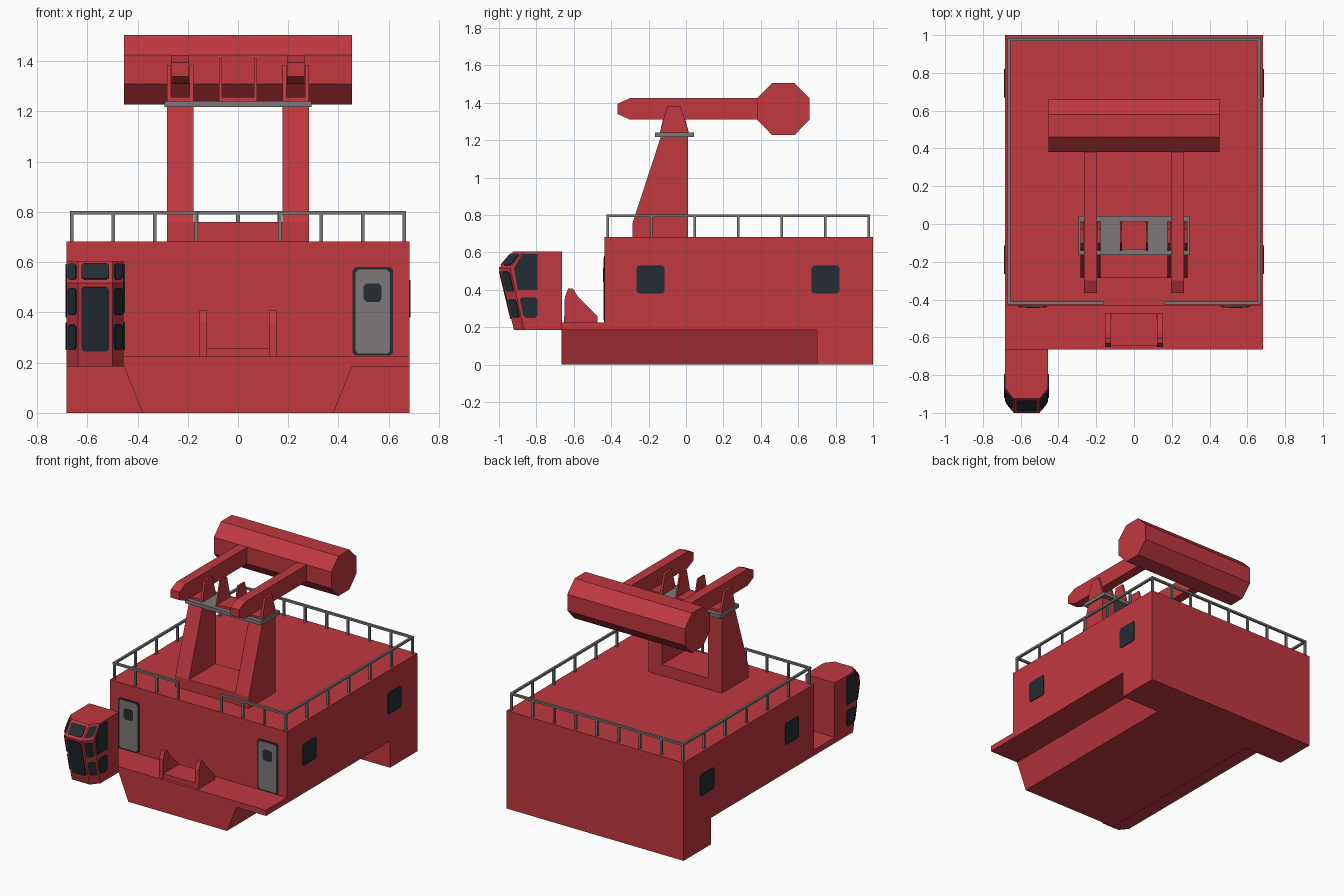
import bpy, bmesh
from mathutils import Vector

if "Cube" in bpy.data.objects:
    bpy.data.objects.remove(bpy.data.objects["Cube"])


def material(name, col):
    m = bpy.data.materials.new(name)
    m.diffuse_color = (*col, 1)
    m.use_nodes = True
    m.node_tree.nodes["Principled BSDF"].inputs["Base Color"].default_value = m.diffuse_color
    return m


RED = material("red paint", (0.53, 0.04, 0.05))
GREY = material("grey metal", (0.2, 0.19, 0.185))
DARK = material("dark glass", (0.017, 0.026, 0.034))


def finish(name, bm, mat):
    bmesh.ops.recalc_face_normals(bm, faces=bm.faces)
    me = bpy.data.meshes.new(name)
    bm.to_mesh(me)
    bm.free()
    me.materials.append(mat)
    ob = bpy.data.objects.new(name, me)
    bpy.context.collection.objects.link(ob)
    return ob


def loft(name, loops, mat):
    """Closed solid through loops with equal point counts."""
    bm = bmesh.new()
    rows = [[bm.verts.new(p) for p in lp] for lp in loops]
    n = len(rows[0])
    bm.faces.new(rows[0])
    bm.faces.new(rows[-1])
    for a, b in zip(rows, rows[1:]):
        for i in range(n):
            j = (i + 1) % n
            bm.faces.new((a[i], a[j], b[j], b[i]))
    return finish(name, bm, mat)


def side_prism(name, yz, x0, x1, mat=RED):
    return loft(name, [[(x, y, z) for y, z in yz] for x in (x0, x1)], mat)


def box(name, x0, x1, y0, y1, z0, z1, mat=RED):
    return side_prism(name, [(y0, z0), (y1, z0), (y1, z1), (y0, z1)], x0, x1, mat)


def plate(name, quad, out, mat=DARK, cut=0.012, t=0.005):
    """Thin plate with clipped corners lying on a quad, facing 'out'."""
    q = [Vector(p) for p in quad]
    n = (q[1] - q[0]).cross(q[3] - q[0]).normalized()
    if n.dot(Vector(out)) < 0:
        n = -n
    pts = []
    for i in range(4):
        for other in (q[i - 1], q[(i + 1) % 4]):
            pts.append(q[i] + (other - q[i]).normalized() * cut)
    return loft(name, [[p - n * 0.001 for p in pts], [p + n * t for p in pts]], mat)


# Hull: deck house, front platform and rear block in one side profile
side_prism("deck_house", [(-.665, .185), (-.665, .225), (-.435, .225), (-.435, .683),
                          (1, .683), (1, 0), (.70, 0), (.70, .185)], -.682, .682)
keel = [(-.38, 0), (.38, 0), (.455, .186), (-.455, .186)]
loft("keel", [[(x, y, z) for x, z in keel] for y in (-.665, .701)], RED)

# House windows and doors
for s, side in ((-1, "left"), (1, "right")):
    x = s * .682
    for y, pos in ((-.265, "front"), (.67, "rear")):
        plate(f"{side}_{pos}_window", [(x, y, .38), (x, y + .15, .38),
              (x, y + .15, .53), (x, y, .53)], (s, 0, 0))
    for part, a, b, z0, z1, mat, t in (("frame", .455, .618, .228, .58, DARK, .003),
                                       ("panel", .467, .606, .236, .57, GREY, .006),
                                       ("window", .50, .572, .442, .516, DARK, .009)):
        plate(f"{side}_door_{part}", [(s * a, -.435, z0), (s * b, -.435, z0),
              (s * b, -.435, z1), (s * a, -.435, z1)], (0, -1, 0), mat, t=t)

# Control cab: hexagonal plan at three heights (side corner y, nose y)
CX, W, N = -.5685, .1135, .068
levels = [(.185, -.865, -.92), (.517, -.94, -1.0), (.605, -.87, -.925)]


def ring(z, ys, yn):
    return [Vector((CX + a, y, z)) for a, y in ((-W, -.664), (-W, ys), (-N, yn),
                                                (N, yn), (W, ys), (W, -.664))]


rings = [ring(*lv) for lv in levels]
loft("control_cab", rings, RED)


def facet_window(name, lo, hi, i, u0, u1, v0, v1):
    a, b, c, d = rings[lo][i], rings[lo][i + 1], rings[hi][i + 1], rings[hi][i]
    at = lambda u, v: a.lerp(b, u).lerp(d.lerp(c, u), v)
    plate(name, [at(u0, v0), at(u1, v0), at(u1, v1), at(u0, v1)], ((i - 2) * 1.5, -1, 0), cut=.009)


facet_window("cab_front_window", 0, 1, 2, .1, .9, .18, .95)
facet_window("cab_front_top_window", 1, 2, 2, .1, .9, .16, .86)
for i, side in ((1, "left"), (3, "right")):
    facet_window(f"cab_{side}_corner_low_window", 0, 1, i, .14, .86, .2, .5)
    facet_window(f"cab_{side}_corner_mid_window", 0, 1, i, .14, .86, .62, .94)
    facet_window(f"cab_{side}_corner_top_window", 1, 2, i, .14, .86, .16, .86)
for s, side in ((-1, "left"), (1, "right")):
    x = CX + s * W
    plate(f"cab_{side}_low_window", [(x, -.795, .25), (x, -.868, .25), (x, -.89, .36),
                                     (x, -.795, .36)], (s, 0, 0))
    pane = [(-.795, .40), (-.90, .40), (-.92, .515), (-.875, .592), (-.795, .592)]
    loft(f"cab_{side}_upper_window", [[(x + s * d, y, z) for y, z in pane]
                                      for d in (-.001, .005)], DARK)

# Boom rest on the front platform
rest = [(-.652, .224), (-.648, .36), (-.63, .407), (-.605, .407), (-.575, .36),
        (-.472, .258), (-.472, .224)]
for x in (-.153, .123):
    side_prism("boom_rest_cheek", rest, x, x + .03)
box("boom_rest_base", -.124, .124, -.645, -.472, .224, .257)

# Tower with two legs, cross base and grey top plate
leg = [(-.285, .68), (.01, .68), (.01, 1.217), (-.135, 1.217), (-.285, .76)]
for a, b in ((-.283, -.178), (.178, .283)):
    side_prism("tower_leg", leg, a, b)
box("tower_base", -.179, .179, -.284, .009, .68, .76)
box("tower_top_plate", -.293, .293, -.165, .043, 1.217, 1.242, GREY)


# Pivot brackets: a pair of cheeks with a floor between
def bracket(name, x0, x1, t, top):
    cheek = [(-.14, 1.24), (.015, 1.24), (-.03, top), (-.1, top)]
    for a in (x0, x1 - t):
        side_prism(name + "_cheek", cheek, a, a + t)
    box(name + "_floor", x0 + t, x1 - t, -.135, .012, 1.24, 1.257)


bracket("left_pivot", -.283, -.178, .016, 1.383)
bracket("right_pivot", .178, .283, .016, 1.383)
bracket("middle_pivot", -.075, .075, .011, 1.41)

# Balance arms and octagonal counterweight
arm = [(-.365, 1.34), (-.365, 1.395), (-.30, 1.425), (.40, 1.425), (.40, 1.31), (-.30, 1.31)]
for a, b in ((-.264, -.196), (.196, .264)):
    side_prism("balance_arm", arm, a, b)
octagon = [(.46, 1.505), (.58, 1.505), (.66, 1.425), (.66, 1.31),
           (.58, 1.227), (.46, 1.227), (.38, 1.31), (.38, 1.425)]
side_prism("counterweight", octagon, -.453, .453)


# Roof railing with a gap at the front
def railing(name, p, q, count):
    h = .008
    x0, x1 = sorted((p[0], q[0]))
    y0, y1 = sorted((p[1], q[1]))
    box(name + "_top_rail", x0 - h, x1 + h, y0 - h, y1 + h, .79, .804, GREY)
    for i in range(count + 1):
        x, y = x0 + (x1 - x0) * i / count, y0 + (y1 - y0) * i / count
        box(name + "_post", x - .007, x + .007, y - .007, y + .007, .68, .792, GREY)


R, F, B = .661, -.418, .977
railing("rear_railing", (-R, B), (R, B), 8)
for s, side in ((-1, "left"), (1, "right")):
    railing(side + "_railing", (s * R, F), (s * R, B), 6)
    railing(side + "_front_railing", (s * .167, F), (s * R, F), 3)
